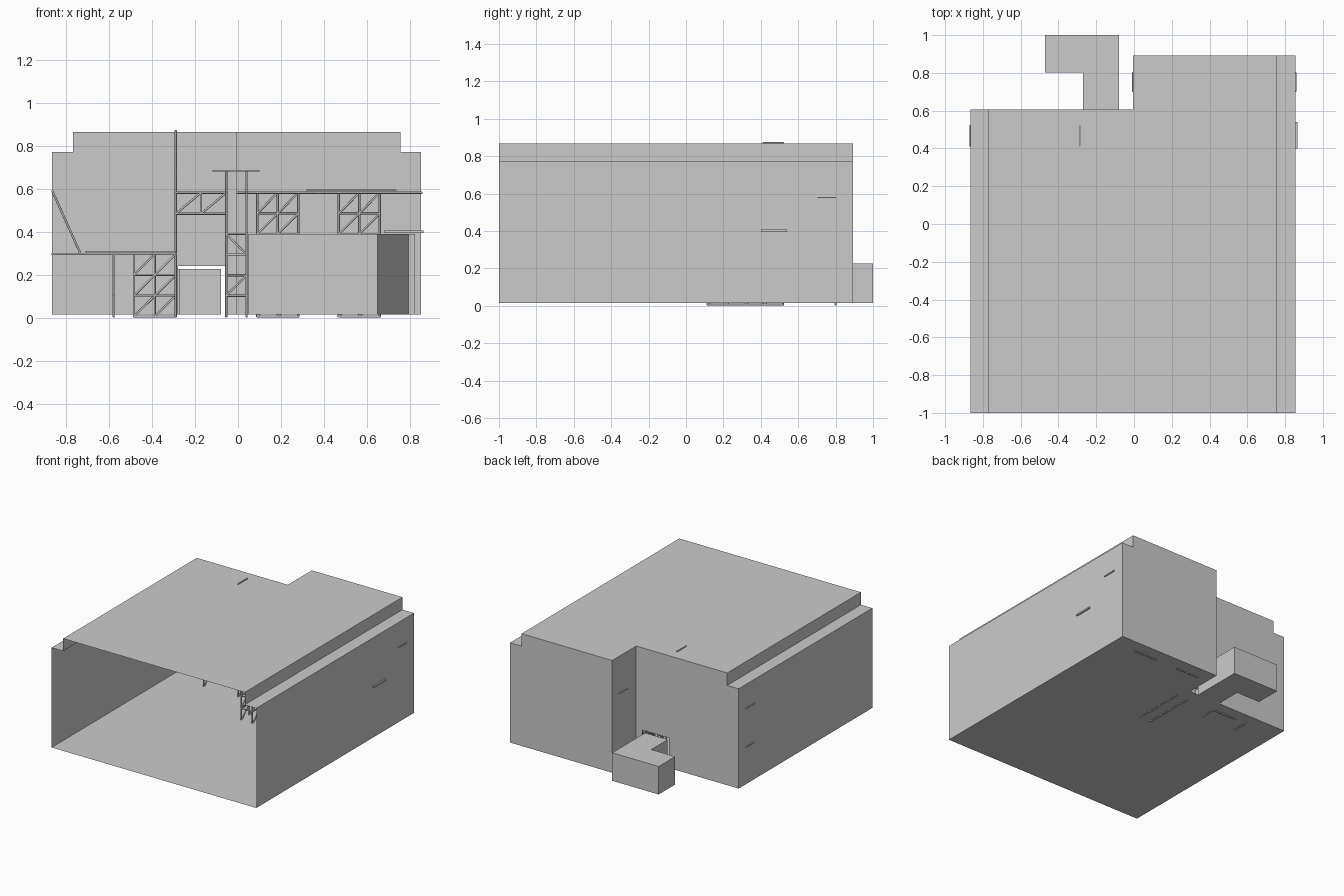
import bpy, bmesh, math
from mathutils import Vector, Matrix

if "Cube" in bpy.data.objects:
    bpy.data.objects.remove(bpy.data.objects["Cube"])


def finish(bm, name):
    bmesh.ops.remove_doubles(bm, verts=bm.verts, dist=0.0005)
    mesh = bpy.data.meshes.new(name)
    bm.to_mesh(mesh)
    bm.free()
    ob = bpy.data.objects.new(name, mesh)
    bpy.context.collection.objects.link(ob)
    return ob


def face(bm, pts):
    bm.faces.new([bm.verts.new(p) for p in pts])


def prism(name, outline, z0, z1, open_side=None):
    """Upright prism; open_side is the outline edge left without a wall."""
    bm = bmesh.new()
    face(bm, [(x, y, z1) for x, y in outline])
    face(bm, [(x, y, z0) for x, y in reversed(outline)])
    for i, (x, y) in enumerate(outline):
        u, v = outline[(i + 1) % len(outline)]
        if i != open_side:
            face(bm, [(x, y, z0), (u, v, z0), (u, v, z1), (x, y, z1)])
    return finish(bm, name)


def plate(name, x0, x1, y0, y1, z, t=0.008):
    return prism(name, [(x0, y0), (x1, y0), (x1, y1), (x0, y1)], z - t / 2, z + t / 2)


def bars(name, segments, r=0.005):
    """Set of thin round bars between point pairs."""
    bm = bmesh.new()
    for a, b in segments:
        a, b = Vector(a), Vector(b)
        d = b - a
        m = Matrix.Translation((a + b) / 2) @ d.to_track_quat('Z', 'Y').to_matrix().to_4x4()
        bmesh.ops.create_cone(bm, segments=8, radius1=r, radius2=r,
                              depth=d.length + r, cap_ends=True, matrix=m)
    ob = finish(bm, name)
    for p in ob.data.polygons:
        p.use_smooth = len(p.vertices) == 4
    return ob


def truss(origin, u, v, cols, rows, diagonal=True):
    """Grid of bars spanned by cell vectors u and v, with one brace per cell."""
    o, u, v = Vector(origin), Vector(u), Vector(v)
    segs = [(o + v * j, o + u * cols + v * j) for j in range(rows + 1)]
    segs += [(o + u * i, o + u * i + v * rows) for i in range(cols + 1)]
    if diagonal:
        segs += [(o + u * i + v * j, o + u * (i + 1) + v * (j + 1))
                 for i in range(cols) for j in range(rows)]
    return segs


# Hall shell: open-fronted thin sheets, stepped eaves, offset back wall
FLOOR, EAVE, ROOF, MID = 0.014, 0.772, 0.867, -0.005
left = [(MID, FLOOR), (-0.866, FLOOR), (-0.866, EAVE), (-0.77, EAVE), (-0.77, ROOF), (MID, ROOF)]
right = [(MID, ROOF), (0.757, ROOF), (0.757, EAVE), (0.854, EAVE), (0.854, FLOOR), (MID, FLOOR)]
bm = bmesh.new()
for prof, back in ((left, 0.605), (right, 0.893)):
    for (x, z), (u, w) in zip(prof, prof[1:]):
        face(bm, [(x, -1, z), (u, -1, w), (u, back, w), (x, back, z)])
door = [(-0.28, FLOOR), (-0.28, 0.242), (-0.06, 0.242), (-0.06, FLOOR)]
face(bm, [(x, 0.605, z) for x, z in left[1:] + left[:1] + door[::-1]])
face(bm, [(x, 0.893, z) for x, z in right])
face(bm, [(MID, 0.605, FLOOR), (MID, 0.893, FLOOR), (MID, 0.893, ROOF), (MID, 0.605, ROOF)])
finish(bm, "hall_shell")

# L-shaped passage behind the doorway
prism("back_passage", [(-0.27, 0.605), (-0.08, 0.605), (-0.08, 1), (-0.47, 1),
                       (-0.47, 0.803), (-0.27, 0.803)], FLOOR, 0.227, open_side=0)

# Inner room with an angled corner
prism("inner_room", [(0.05, 0.3), (0.65, 0.3), (0.795, 0.62), (0.825, 0.62),
                     (0.825, 0.68), (0.05, 0.68)], FLOOR, 0.39)

YF, YB = 0.415, 0.52
# Left walkway with its truss, end frame and wall ladder
bars("left_walkway_frame", [((-0.866, y, 0.297), (-0.29, y, 0.297)) for y in (YF, YB)]
     + [((x, YF, 0.297), (x, YB, 0.297)) for x in (-0.866, -0.77, -0.67, -0.58, -0.485, -0.39, -0.29)])
plate("left_walkway_deck", -0.71, -0.29, 0.4, 0.54, 0.306)
bars("left_truss_tower", truss((-0.485, YB, 0.006), (0.0975, 0, 0), (0, 0, 0.097), 2, 3))
bars("left_end_frame", truss((-0.58, YF, 0.006), (0, 0.105, 0), (0, 0, 0.097), 1, 3))
bars("wall_ladder", truss((-0.735, YF, 0.3), (0, 0.105, 0), (-0.0163, 0, 0.0363), 1, 8, False))

# Tall frame reaching through the roof
bars("tall_frame", truss((-0.29, YF, 0.006), (0, 0.105, 0), (0, 0, 0.096), 1, 9))

# Bridge trusses between tall frame and central tower
for y, n in ((YF, "front"), (YB, "back")):
    bars("bridge_truss_" + n, truss((-0.29, y, 0.485), (0.1175, 0, 0), (0, 0, 0.098), 2, 1))

# Central tower: two side frames, braced ends and a top platform
for x, n in ((-0.055, "left"), (0.04, "right")):
    bars("tower_side_" + n, truss((x, 0.115, 0.006), (0, 0.101, 0), (0, 0, 0.0962), 4, 7))
rungs = []
for i in (1, 2, 3, 4):
    z = 0.006 + i * 0.0962
    for y in (0.115, YB):
        rungs.append(((-0.055, y, z), (0.04, y, z)))
        if i in (1, 3):
            rungs.append(((-0.055, y, z), (0.04, y, z + 0.0962)) if i == 1
                         else ((-0.055, y, z + 0.0962), (0.04, y, z)))
bars("tower_rungs", rungs)
plate("tower_platform", -0.12, 0.1, 0.1, 0.535, 0.685)

# Rear walkway on two truss towers
bars("rear_walkway_frame", [((MID, y, 0.583), (0.856, y, 0.583)) for y in (0.705, 0.8)]
     + [((MID + i * 0.0957, 0.705, 0.583), (MID + i * 0.0957, 0.8, 0.583)) for i in range(10)])
plate("rear_walkway_deck", 0.32, 0.74, 0.69, 0.82, 0.594)
for x, n in ((0.09, "left"), (0.47, "right")):
    bars("rear_truss_tower_" + n, truss((x, 0.8, 0.006), (0.0955, 0, 0), (0, 0, 0.0962), 2, 6))

# Ledge from the room roof to the right wall
plate("right_ledge", 0.68, 0.865, 0.4, 0.54, 0.401, 0.012)
